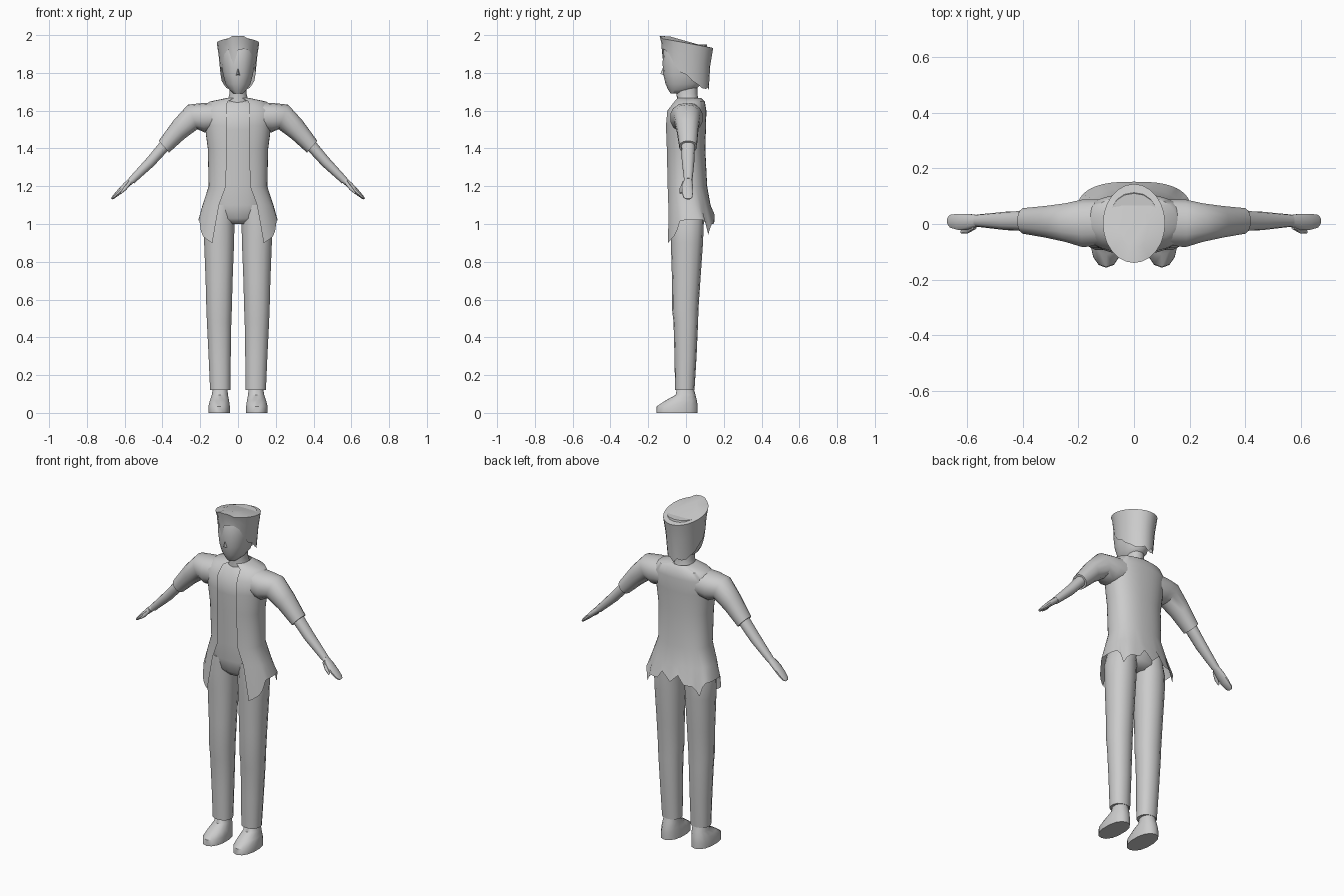
import bpy, bmesh, math
from mathutils import Vector

if "Cube" in bpy.data.objects:
    bpy.data.objects.remove(bpy.data.objects["Cube"])

grey = bpy.data.materials.new("plain grey")
grey.diffuse_color = (0.6, 0.6, 0.6, 1)
grey.use_nodes = True
grey.node_tree.nodes["Principled BSDF"].inputs["Base Color"].default_value = grey.diffuse_color


def finish(name, bm, mirror=False, angle=50):
    bmesh.ops.recalc_face_normals(bm, faces=bm.faces)
    me = bpy.data.meshes.new(name)
    bm.to_mesh(me)
    bm.free()
    ob = bpy.data.objects.new(name, me)
    bpy.context.collection.objects.link(ob)
    me.materials.append(grey)
    if mirror:
        ob.modifiers.new("mirror", 'MIRROR')
    bpy.ops.object.select_all(action='DESELECT')
    ob.select_set(True)
    bpy.context.view_layer.objects.active = ob
    bpy.ops.object.shade_smooth_by_angle(angle=math.radians(angle))
    return ob


def spow(v, p):
    return math.copysign(abs(v) ** p, v)


def bridge(bm, rows, closed):
    for a, b in zip(rows, rows[1:]):
        n = len(a)
        for i in range(n if closed else n - 1):
            j = (i + 1) % n
            bm.faces.new((a[i], a[j], b[j], b[i]))


def loft(name, rings, n=14, mirror=False, angle=50, caps=True):
    """rings: (centre, u, v, p), where p < 1 squares the section off"""
    bm = bmesh.new()
    rows = []
    for c, u, v, p in rings:
        ts = [2 * math.pi * i / n for i in range(n)]
        rows.append([bm.verts.new(c + u * spow(math.sin(t), p) - v * spow(math.cos(t), p)) for t in ts])
    bridge(bm, rows, True)
    if caps:
        bm.faces.new(rows[0])
        bm.faces.new(rows[-1])
    return finish(name, bm, mirror, angle)


def level(z, rx, y0, y1, x=0, p=0.9):
    return (Vector((x, (y0 + y1) / 2, z)), Vector((rx, 0, 0)), Vector((0, (y1 - y0) / 2, 0)), p)


def across(xt, zt, xb, zb, y0, y1, p=0.9):
    top, bot = Vector((xt, 0, zt)), Vector((xb, 0, zb))
    mid = (top + bot) / 2 + Vector((0, (y0 + y1) / 2, 0))
    return (mid, Vector((0, (y1 - y0) / 2, 0)), (top - bot) / 2, p)


def hem_at(t, table):
    """linear interpolation of (angle, height) pairs"""
    for (a, za), (b, zb) in zip(table, table[1:]):
        if a <= t <= b:
            return za + (zb - za) * (t - a) / (b - a)
    return table[-1][1]


# shirt and hips under the coat
loft("shirt_and_hips", [level(*r) for r in [
    (1.655, .055, -.04, .07), (1.635, .13, -.055, .085), (1.58, .17, -.098, .095),
    (1.5, .16, -.1, .093), (1.4, .148, -.096, .09), (1.2, .145, -.092, .095),
    (1.1, .155, -.088, .098), (1.03, .13, -.078, .09), (1.0, .06, -.05, .06)]], 20)

# trouser legs
loft("trouser_leg", [level(z, rx, y0, y1, x) for z, rx, y0, y1, x in [
    (1.1, .07, -.08, .095, .085), (1.0, .083, -.082, .094, .1), (.9, .081, -.08, .09, .1),
    (.7, .073, -.074, .076, .1), (.55, .069, -.074, .066, .1), (.48, .066, -.066, .064, .1),
    (.3, .06, -.061, .056, .097), (.12, .055, -.058, .045, .094)]], 14, True)

# shoes with ankles
loft("shoe", [level(z, rx, y0, y1, x) for z, rx, y0, y1, x in [
    (0, .058, -.157, .062, .1), (.035, .058, -.155, .062, .1), (.065, .052, -.11, .058, .098),
    (.095, .044, -.055, .05, .096), (.15, .036, -.042, .036, .094)]], 14, True, 45)

# coat: open sheet with a front gap and a ragged hem
coat = [(1.668, .055, -.045, .08, .3), (1.648, .15, -.065, .1, .32), (1.6, .19, -.102, .108, .27),
        (1.52, .176, -.11, .106, .29), (1.4, .16, -.106, .102, .32), (1.2, .155, -.103, .112, .36),
        (1.1, .188, -.106, .13, .5), (None, .21, -.11, .152, .58)]
hem_table = [(0, .9), (.6, .9), (1.1, .945), (1.3, 1.02), (2.1, 1.02), (2.3, .94), (2.5, 1.0),
             (2.85, 1.0), (3.0, 1.05), (math.pi, 1.0)]
bm = bmesh.new()
rows, n = [], 36
for z, rx, y0, y1, gap in coat:
    row = []
    for i in range(n + 1):
        t = gap + (2 * math.pi - 2 * gap) * i / n
        fold = min(t, 2 * math.pi - t)
        p = .72 if z is None else .85
        h = hem_at(fold, hem_table) if z is None else z
        row.append(bm.verts.new((rx * spow(math.sin(t), p),
                                 (y0 + y1) / 2 - (y1 - y0) / 2 * spow(math.cos(t), p), h)))
    rows.append(row)
bridge(bm, rows, False)
finish("coat", bm)

# sleeves, forearms and hands
loft("sleeve", [across(*r) for r in [
    (.08, 1.647, .11, 1.5, -.075, .09), (.19, 1.64, .178, 1.485, -.085, .09),
    (.265, 1.632, .215, 1.502, -.066, .076), (.34, 1.55, .285, 1.45, -.05, .066),
    (.42, 1.44, .365, 1.378, -.036, .058)]], 14, True)
loft("forearm", [across(*r) for r in [
    (.395, 1.455, .36, 1.4, -.026, .048), (.48, 1.352, .445, 1.308, -.022, .044),
    (.578, 1.243, .55, 1.215, -.01, .034)]], 12, True)
loft("hand", [across(*r) for r in [
    (.568, 1.25, .548, 1.222, -.008, .032), (.605, 1.216, .588, 1.188, -.022, .038),
    (.64, 1.178, .625, 1.156, -.022, .038), (.665, 1.148, .655, 1.134, -.014, .034),
    (.672, 1.136, .667, 1.13, -.002, .024)]], 10, True)
loft("thumb", [across(*r) for r in [
    (.578, 1.23, .566, 1.212, -.02, 0), (.604, 1.195, .592, 1.18, -.034, -.014),
    (.624, 1.166, .618, 1.16, -.034, -.022)]], 8, True)

# neck and head
loft("neck", [level(*r) for r in [
    (1.62, .068, -.05, .075), (1.66, .054, -.048, .066), (1.69, .046, -.05, .06),
    (1.76, .045, -.05, .06)]], 14)
loft("head", [level(*r) for r in [
    (1.692, .026, -.082, .0), (1.71, .046, -.094, .05), (1.74, .066, -.108, .08),
    (1.79, .08, -.12, .095), (1.85, .09, -.124, .108), (1.92, .095, -.12, .118),
    (1.95, .09, -.108, .11)]], 18)

# nose: a small pyramid
bm = bmesh.new()
base = [bm.verts.new(v) for v in [(0, -.112, 1.85), (-.014, -.112, 1.785), (.014, -.112, 1.785)]]
tip = bm.verts.new((0, -.136, 1.795))
for i in range(3):
    bm.faces.new((base[i], base[(i + 1) % 3], tip))
finish("nose", bm)

# hair: flat sloping crown, straight sides, ragged lower edge
hair_hem = [(0, 1.92), (.45, 1.93), (.8, 1.9), (1.2, 1.81), (1.6, 1.79), (1.9, 1.75),
            (2.2, 1.735), (2.5, 1.705), (2.8, 1.73), (math.pi, 1.7)]
bm = bmesh.new()
rows, n = [], 24
for k in range(4):
    row = []
    for i in range(n):
        t = 2 * math.pi * i / n
        fold = min(t, 2 * math.pi - t)
        s, c = math.sin(t), math.cos(t)
        top = 1.958 + .026 * c
        hem = 1.84 if i == n - 1 else hem_at(fold, hair_hem)
        if k == 0:    # inner crown
            co = (.06 * s, .002 - .085 * c, 1.968 + .024 * c)
        elif k == 1:  # rim
            co = (.112 * s, .002 - .142 * c, top + (.012 if abs(s) < .3 and c > 0 else 0))
        else:
            f = .4 if k == 2 else 1
            z = top + (hem - top) * f
            w = min(1, (top - z) / .26)
            co = ((.109 - .026 * w) * s, .001 - (.133 - .016 * w) * c, z)
        row.append(bm.verts.new(co))
    rows.append(row)
bridge(bm, rows, True)
bm.faces.new(rows[0])
finish("hair", bm, angle=40)
